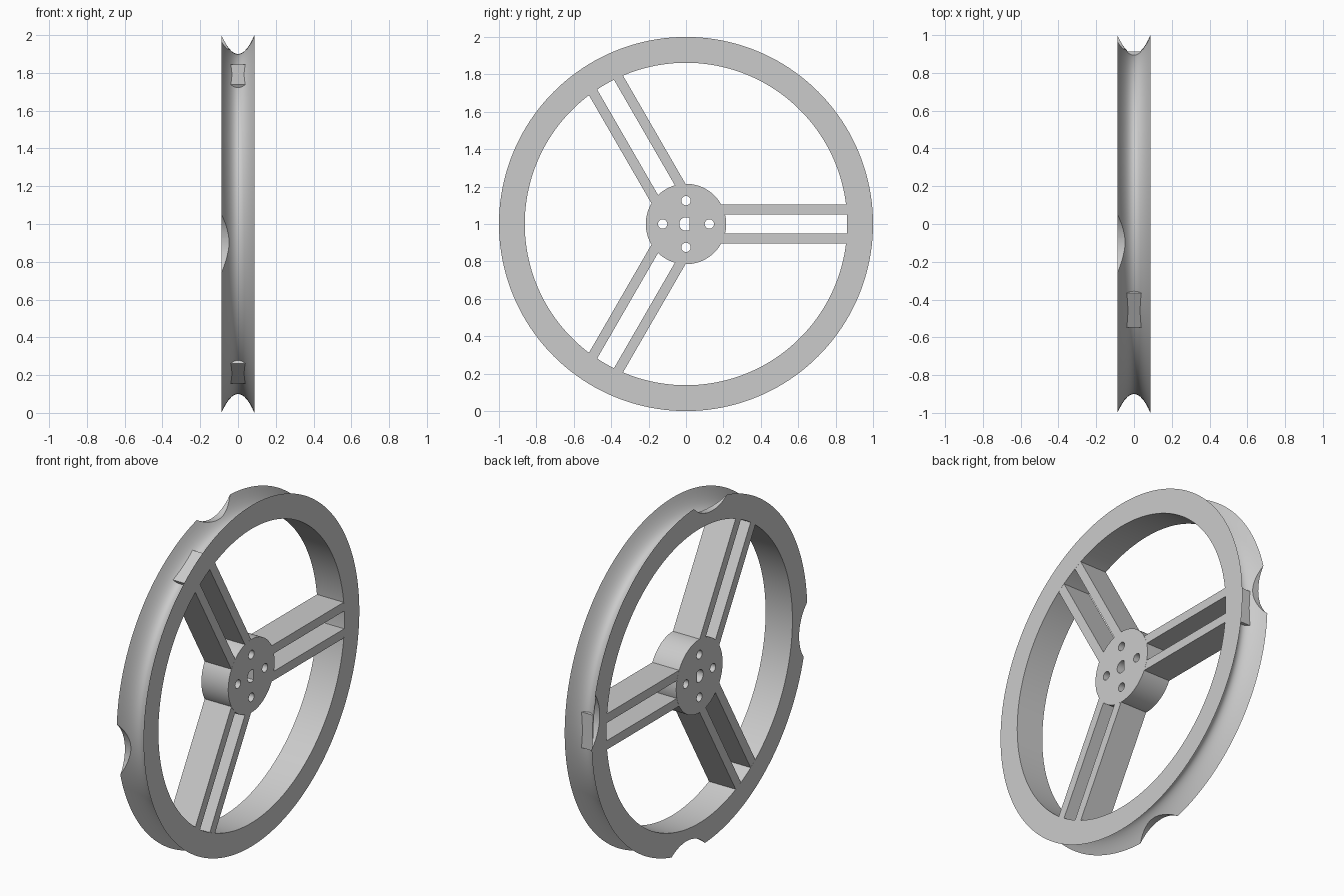
import bpy, bmesh, math
from mathutils import Matrix, Vector

W = 0.087                      # half width of the wheel
AXLE = Matrix.Translation((0, 0, 1))

cube = bpy.data.objects.get("Cube")
if cube:
    bpy.data.objects.remove(cube, do_unlink=True)

grey = bpy.data.materials.new("plain grey")
grey.use_nodes = True
grey.diffuse_color = (0.6, 0.6, 0.6, 1)
grey.node_tree.nodes["Principled BSDF"].inputs["Base Color"].default_value = grey.diffuse_color


def make(name, bm):
    bmesh.ops.recalc_face_normals(bm, faces=bm.faces)
    mesh = bpy.data.meshes.new(name)
    bm.to_mesh(mesh)
    bm.free()
    mesh.materials.append(grey)
    ob = bpy.data.objects.new(name, mesh)
    bpy.context.collection.objects.link(ob)
    return ob


def turn(degrees):
    """Rotation about the axle; zero points along +y, positive goes up."""
    return AXLE @ Matrix.Rotation(math.radians(degrees), 4, 'X')


def box(bm, low, high, frame):
    low, high = Vector(low), Vector(high)
    size = high - low
    bmesh.ops.create_cube(bm, size=1, matrix=frame @ Matrix.Translation((low + high) / 2)
                          @ Matrix.Diagonal((*size, 1)))


def cylinder(bm, radius, x0, x1, frame, sides=64):
    """Cylinder lying along x."""
    bmesh.ops.create_cone(bm, cap_ends=True, segments=sides, radius1=radius, radius2=radius,
                          depth=x1 - x0, matrix=frame @ Matrix.Translation(((x0 + x1) / 2, 0, 0))
                          @ Matrix.Rotation(math.pi / 2, 4, 'Y'))


def carve(ob, cutter):
    mod = ob.modifiers.new("cut", 'BOOLEAN')
    mod.operation, mod.solver, mod.object = 'DIFFERENCE', 'EXACT', cutter
    bpy.context.view_layer.objects.active = ob
    bpy.ops.object.modifier_apply(modifier=mod.name)
    bpy.data.objects.remove(cutter, do_unlink=True)


def smooth(ob):
    bpy.ops.object.select_all(action='DESELECT')
    ob.select_set(True)
    bpy.context.view_layer.objects.active = ob
    bpy.ops.object.shade_smooth_by_angle(angle=math.radians(30))


# Rim: grooved profile swept round the axle
steps, sides = 16, 160
profile = [(-W, 0.862)]
for i in range(steps + 1):
    t = 2 * i / steps - 1
    profile.append((W * t, 0.9 + 0.1 * t * t))
profile.append((W, 0.862))
bm = bmesh.new()
rings = []
for s in range(sides):
    frame = turn(360 * s / sides)
    rings.append([bm.verts.new(frame @ Vector((x, r, 0))) for x, r in profile])
n = len(profile)
for s in range(sides):
    a, b = rings[s], rings[(s + 1) % sides]
    for i in range(n):
        j = (i + 1) % n
        bm.faces.new((a[i], a[j], b[j], b[i]))
rim = make("rim", bm)

# Four rounded notches in one flange
bm = bmesh.new()
for k in range(4):
    cylinder(bm, 0.236, -0.2, 0, turn(6 + 90 * k) @ Matrix.Translation((0, 1.166, 0)))
carve(rim, make("notch_cutter", bm))
smooth(rim)

# Hub with four bolt holes and a D-shaped bore
bm = bmesh.new()
cylinder(bm, 0.215, -W, W, AXLE, 96)
hub = make("hub", bm)
bm = bmesh.new()
for k in range(4):
    cylinder(bm, 0.025, -0.2, 0.2, turn(90 * k) @ Matrix.Translation((0, 0.125, 0)), 32)
carve(hub, make("bolt_hole_cutter", bm))
bm = bmesh.new()
cylinder(bm, 0.036, -0.2, 0.2, AXLE, 48)
bore = make("bore_cutter", bm)
bm = bmesh.new()
box(bm, (-0.3, 0.02, -0.1), (0.3, 0.1, 0.1), AXLE)
carve(bore, make("bore_flat", bm))
carve(hub, bore)
smooth(hub)

# Three spokes, each two bars and an end block that shows in the groove
inset = W - 0.0004
for k in range(3):
    frame = turn(120 * k)
    bm = bmesh.new()
    for low, high in ((0.052, 0.105), (-0.105, -0.052)):
        box(bm, (-inset, 0.17, low), (inset, 0.885, high), frame)
    make(f"spoke_{k + 1}", bm)
    bm = bmesh.new()
    box(bm, (-0.07, 0.872, -0.105), (0.07, 0.914, 0.105), frame)
    make(f"spoke_end_{k + 1}", bm)
